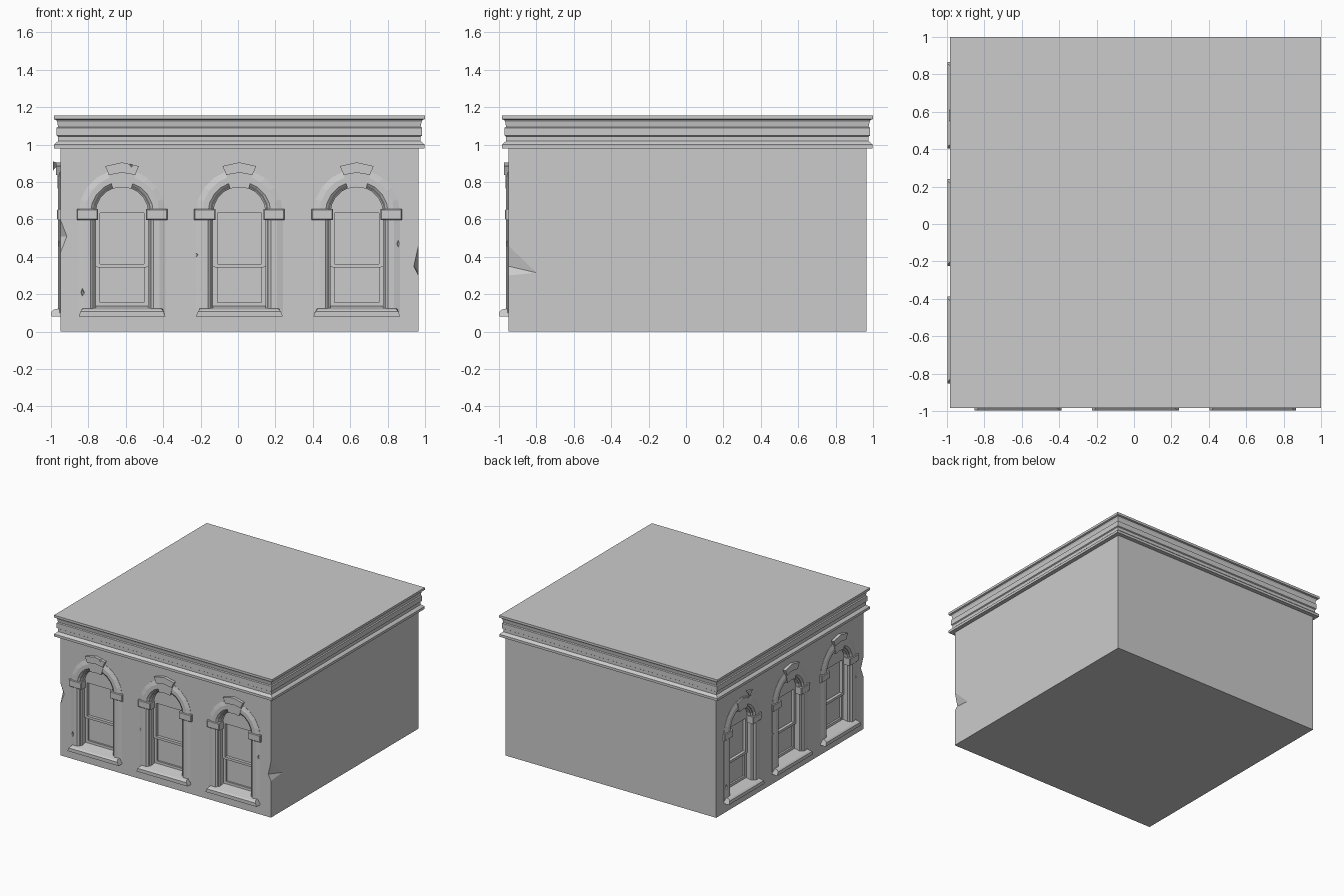
import bpy, bmesh
from math import cos, sin, pi
from mathutils import Vector

if "Cube" in bpy.data.objects:
    bpy.data.objects.remove(bpy.data.objects["Cube"])

LO, HI = -0.95, 0.965          # wall planes
MID = (LO + HI) / 2
SPRING = 0.635                 # arch springing height

# Facade mappings: u along the wall, d outward, z up
def front(u, d, z): return Vector((MID + u, LO - d, z))
def left(u, d, z): return Vector((LO - d, MID - u, z))
def world(x, y, z): return Vector((x, y, z))

def finish(bm, name):
    bmesh.ops.recalc_face_normals(bm, faces=bm.faces)
    me = bpy.data.meshes.new(name)
    bm.to_mesh(me)
    bm.free()
    ob = bpy.data.objects.new(name, me)
    bpy.context.collection.objects.link(ob)
    return ob

def loft(bm, rings):
    """Skin closed rings and cap both ends."""
    vs = [[bm.verts.new(p) for p in r] for r in rings]
    n = len(vs[0])
    for a, b in zip(vs, vs[1:]):
        for i in range(n):
            j = (i + 1) % n
            bm.faces.new((a[i], a[j], b[j], b[i]))
    bm.faces.new(vs[0])
    bm.faces.new(vs[-1])

def prism(bm, m, outline, d0, d1):
    loft(bm, [[m(u, d, z) for u, z in outline] for d in (d0, d1)])

def box(bm, m, u0, u1, d0, d1, z0, z1):
    prism(bm, m, [(u0, z0), (u1, z0), (u1, z1), (u0, z1)], d0, d1)

def hull(bm, m, pts):
    res = bmesh.ops.convex_hull(bm, input=[bm.verts.new(m(*p)) for p in pts])
    return res

def cut(ob, cutter_bm):
    cutter = finish(cutter_bm, "cutter")
    cutter.hide_render = True
    mod = ob.modifiers.new("cut", 'BOOLEAN')
    mod.operation = 'DIFFERENCE'
    mod.solver = 'EXACT'
    mod.object = cutter
    bpy.context.view_layer.objects.active = ob
    bpy.ops.object.modifier_apply(modifier=mod.name)
    bpy.data.objects.remove(cutter)

def arch(c, r, n=10):
    return [(c - r * cos(pi * i / n), SPRING + r * sin(pi * i / n)) for i in range(n + 1)]

CENTRES = (-0.6275, 0.0, 0.6275)

# Wall block with arched recesses and chipped corners
bm = bmesh.new()
loft(bm, [[(LO, LO, z), (HI, LO, z), (HI, HI, z), (LO, HI, z)] for z in (0, 0.99)])
walls = finish(bm, "walls")
bm = bmesh.new()
for m in (front, left):
    for c in CENTRES:
        prism(bm, m, [(c - 0.15, 0.1)] + arch(c, 0.15) + [(c + 0.15, 0.1)], 0.1, -0.07)
cut(walls, bm)
e = 0.02
bm = bmesh.new()
hull(bm, world, [(HI, LO, 0.46), (HI, LO, 0.30), (0.94, LO, 0.35), (HI, -0.80, 0.315),
                 (HI + e, LO - e, 0.46), (HI + e, LO - e, 0.30)])
hull(bm, world, [(LO, LO, 0.60), (LO, LO, 0.42), (-0.915, LO, 0.51), (LO, -0.915, 0.51),
                 (LO - e, LO - e, 0.60), (LO - e, LO - e, 0.42)])
cut(walls, bm)

# Cornice: moulded profile stepped round the whole block
profile = [(0.033, 0.98), (0.033, 1.0), (0.02, 1.012), (0.012, 1.018), (0.012, 1.043), (0.02, 1.048),
           (0.02, 1.09), (0.012, 1.095), (0.016, 1.12), (0.022, 1.132), (0.034, 1.136), (0.034, 1.155)]
bm = bmesh.new()
loft(bm, [[(LO - o, LO - o, z), (HI + o, LO - o, z), (HI + o, HI + o, z), (LO - o, HI + o, z)]
          for o, z in profile])
finish(bm, "cornice")

# Damage on the trim: (window, centre u, z, half width, half height) per facade
SURROUND_CHIPS = [(0, -0.212, 0.21, 0.022, 0.05), (1, -0.23, 0.41, 0.025, 0.035),
                  (2, 0.222, 0.47, 0.02, 0.05), (1, 0.19, 0.78, 0.02, 0.03)]
SECTION = [(0.14, -0.07), (0.14, -0.012), (0.168, 0.012), (0.2, 0.012),
           (0.232, 0.002), (0.232, -0.01), (0.17, -0.07)]

for side, m in (("front", front), ("left", left)):
    for k, c in enumerate(CENTRES):
        tag = f"{side}_{k + 1}"

        # Moulded surround: jambs and segmented arch
        path = [(0.10, 0)] + [(SPRING, pi * i / 10) for i in range(11)] + [(0.10, pi)]
        bm = bmesh.new()
        loft(bm, [[m(c - r * cos(a), d, z + r * sin(a)) for r, d in SECTION] for z, a in path])
        surround = finish(bm, "surround_" + tag)
        bm = bmesh.new()
        hits = [s for s in SURROUND_CHIPS if s[0] == k]
        for _, u, z, w, h in hits:
            hull(bm, m, [(c + u - w, 0.03, z), (c + u + w, 0.03, z), (c + u, 0.03, z + h),
                         (c + u, 0.03, z - h), (c + u, -0.008, z)])
        if hits:
            cut(surround, bm)
        else:
            bm.free()

        # Sloping sill
        bm = bmesh.new()
        loft(bm, [[m(c + s * w, d, z) for d, z, w in
                   ((-0.07, 0.08, 0.232), (0.047, 0.08, 0.232), (0.047, 0.108, 0.222),
                    (0.035, 0.118, 0.212), (-0.07, 0.14, 0.212))] for s in (-1, 1)])
        sill = finish(bm, "sill_" + tag)
        if k == 1:
            bm = bmesh.new()
            hull(bm, m, [(0.05, 0.06, 0.13), (0.20, 0.06, 0.13), (0.05, 0.047, 0.112),
                         (0.19, 0.047, 0.112), (0.10, 0.06, 0.098), (0.14, 0.015, 0.135)])
            cut(sill, bm)

        # Impost blocks
        bm = bmesh.new()
        for s in (-1, 1):
            loft(bm, [[m(c + s * u, d, z) for u, z in
                       ((0.128 + i, 0.597 + i), (0.242 - i, 0.597 + i),
                        (0.242 - i, 0.655 - i), (0.128 + i, 0.655 - i))]
                      for d, i in ((-0.04, 0), (0.012, 0), (0.017, 0.005))])
        finish(bm, "imposts_" + tag)

        # Two-step keystone
        bm = bmesh.new()
        prism(bm, m, [(c - 0.05, 0.765), (c, 0.772), (c + 0.05, 0.765), (c + 0.073, 0.845),
                      (c, 0.86), (c - 0.073, 0.845)], -0.04, 0.015)
        prism(bm, m, [(c - 0.07, 0.838), (c, 0.85), (c + 0.07, 0.838), (c + 0.09, 0.885),
                      (c, 0.905), (c - 0.09, 0.885)], -0.02, 0.024)
        keystone = finish(bm, "keystone_" + tag)
        if k == 0:
            bm = bmesh.new()
            hull(bm, m, [(c + 0.02, 0.04, 0.91), (c + 0.09, 0.04, 0.91), (c + 0.05, 0.04, 0.86),
                         (c + 0.05, 0.005, 0.9)])
            cut(keystone, bm)

        # Sash bars and arched head panel
        bm = bmesh.new()
        prism(bm, m, arch(c, 0.145), -0.08, -0.045)
        for z0, z1, d in ((0.345, SPRING, -0.045), (0.12, 0.352, -0.055)):
            for s in (-1, 1):
                box(bm, m, c + s * 0.118, c + s * 0.145, -0.08, d, z0, z1)
        box(bm, m, c - 0.13, c + 0.13, -0.08, -0.0455, 0.342, 0.362)
        box(bm, m, c - 0.13, c + 0.13, -0.08, -0.0555, 0.12, 0.157)
        finish(bm, "sash_" + tag)
